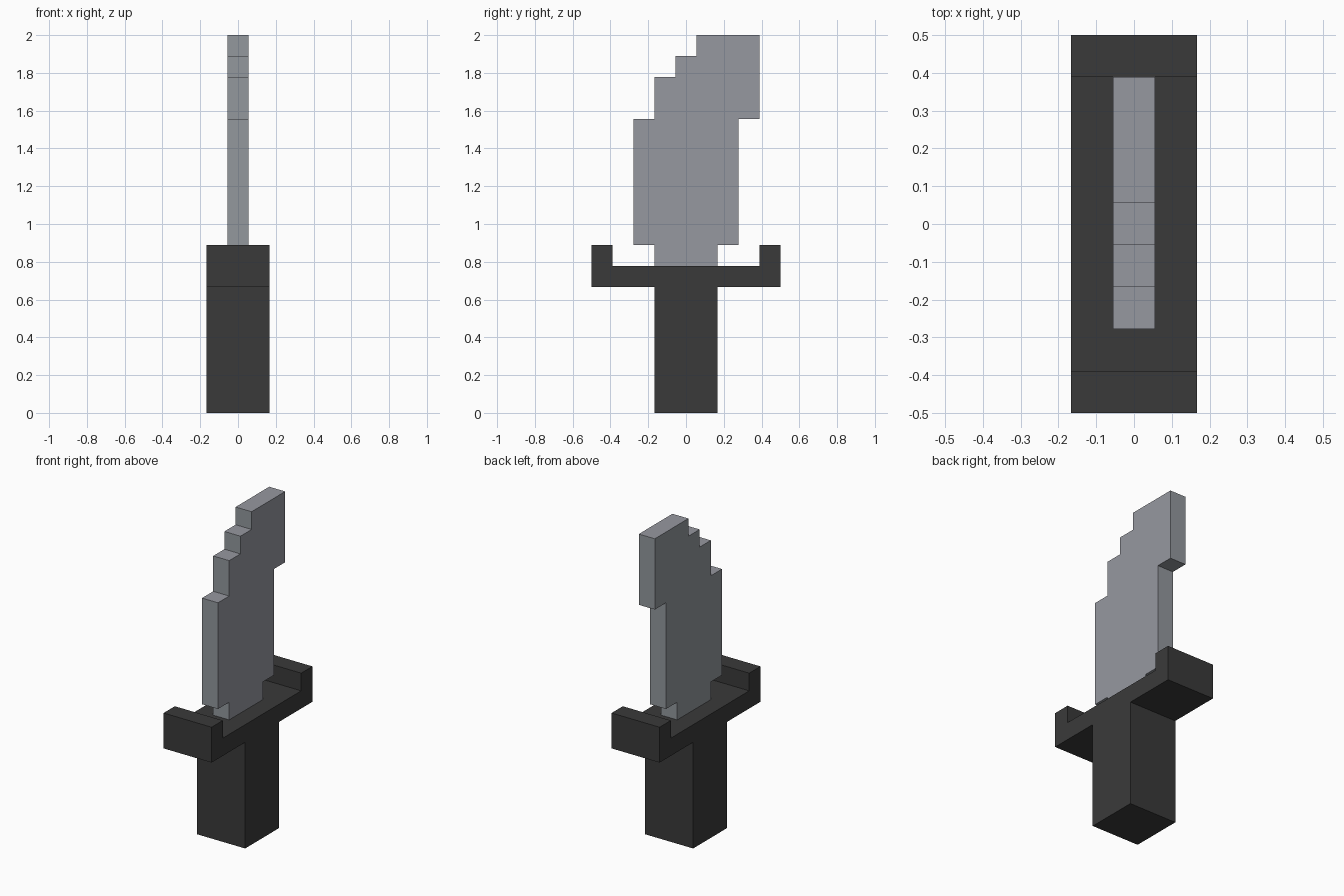
import bpy
import bmesh

cube = bpy.data.objects.get("Cube")
if cube:
    bpy.data.objects.remove(cube, do_unlink=True)

U = 1 / 9  # one grid block; the model is 18 blocks tall


def make_material(name, rgb):
    mat = bpy.data.materials.new(name)
    mat.use_nodes = True
    mat.diffuse_color = (*rgb, 1)
    mat.node_tree.nodes["Principled BSDF"].inputs["Base Color"].default_value = (*rgb, 1)
    return mat


def extrude_profile(name, profile, thickness, materials, rule=None):
    """Extrude a (y, z) outline in blocks along x, centred on x = 0."""
    bm = bmesh.new()
    verts = [bm.verts.new((-thickness / 2 * U, y * U, z * U)) for y, z in profile]
    face = bm.faces.new(verts)
    extruded = bmesh.ops.extrude_face_region(bm, geom=[face])["geom"]
    moved = [g for g in extruded if isinstance(g, bmesh.types.BMVert)]
    bmesh.ops.translate(bm, verts=moved, vec=(thickness * U, 0, 0))
    bmesh.ops.recalc_face_normals(bm, faces=bm.faces)
    bm.normal_update()
    if rule:
        for f in bm.faces:
            f.material_index = rule(f.normal)
    mesh = bpy.data.meshes.new(name)
    bm.to_mesh(mesh)
    bm.free()
    for mat in materials:
        mesh.materials.append(mat)
    obj = bpy.data.objects.new(name, mesh)
    bpy.context.collection.objects.link(obj)
    return obj


charcoal = make_material("charcoal", (0.042, 0.042, 0.042))
steel = make_material("steel", (0.305, 0.314, 0.352))
steel_edge = make_material("steel_edge", (0.292, 0.314, 0.337))

# Hilt: square grip, crossguard and its two upturned ends, mirrored front to back
half = [(1.5, 0), (1.5, 6), (4.5, 6), (4.5, 8), (3.5, 8), (3.5, 7)]
extrude_profile("hilt", half + [(-y, z) for y, z in reversed(half)], 3, [charcoal])

# Blade: stepped outline leaning to the back, with a narrow neck at the guard
blade = [(-1.5, 7), (1.5, 7), (1.5, 8), (2.5, 8), (2.5, 14), (3.5, 14), (3.5, 18),
         (0.5, 18), (0.5, 17), (-0.5, 17), (-0.5, 16), (-1.5, 16), (-1.5, 14),
         (-2.5, 14), (-2.5, 8), (-1.5, 8)]
# Left side and upward faces are plain steel, the others the edge tone
extrude_profile("blade", blade, 1, [steel, steel_edge],
                lambda n: 0 if n.x > 0.5 or n.z > 0.5 else 1)
